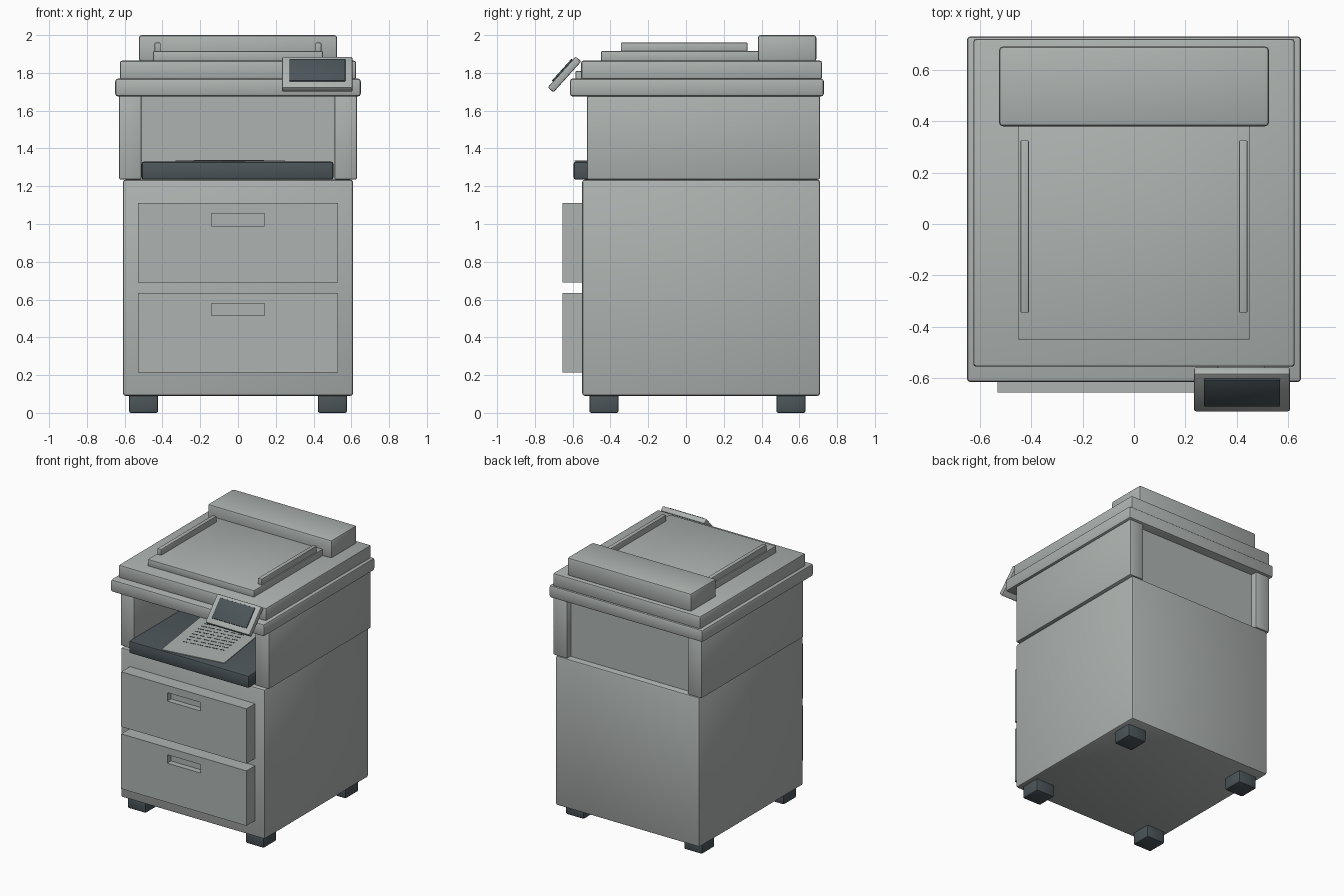
import bpy
from math import radians
from mathutils import Matrix, Vector

if "Cube" in bpy.data.objects:
    bpy.data.objects.remove(bpy.data.objects["Cube"])


def material(name, rgb):
    mat = bpy.data.materials.new(name)
    mat.use_nodes = True
    mat.diffuse_color = (*rgb, 1)
    mat.node_tree.nodes["Principled BSDF"].inputs["Base Color"].default_value = (*rgb, 1)
    return mat


GREY = material("light grey plastic", (0.42, 0.45, 0.435))
DARK = material("dark slate plastic", (0.07, 0.09, 0.1))


def box(name, x, y, z, mat=GREY, bevel=0.0):
    """Box from (low, high) ranges on each axis, with an optional rounded edge."""
    lo, hi = Vector((x[0], y[0], z[0])), Vector((x[1], y[1], z[1]))
    bpy.ops.mesh.primitive_cube_add(size=1, location=(lo + hi) / 2)
    ob = bpy.context.object
    ob.name = name
    ob.data.transform(Matrix.Diagonal((*(hi - lo), 1)))
    ob.data.materials.append(mat)
    if bevel:
        mod = ob.modifiers.new("edge", "BEVEL")
        mod.width, mod.segments = bevel, 2
        bpy.ops.object.modifier_apply(modifier=mod.name)
        bpy.ops.object.shade_smooth_by_angle(angle=radians(30))
    return ob


# Cabinet and feet
box("cabinet", (-0.61, 0.61), (-0.55, 0.71), (0.09, 1.235), bevel=0.015)
for side, sx in (("left", 1), ("right", -1)):
    for end, y in (("front", -0.435), ("back", 0.555)):
        x = sx * 0.5
        box(f"{end}_{side}_foot", (x - 0.077, x + 0.077), (y - 0.077, y + 0.077),
            (0, 0.1), DARK, 0.01)

# Drawers with a recessed grip
for name, z in (("lower_drawer", 0.215), ("upper_drawer", 0.69)):
    drawer = box(name, (-0.53, 0.53), (-0.655, -0.54), (z, z + 0.42))
    cutter = box("grip_cutter", (-0.14, 0.14), (-0.7, -0.61), (z + 0.3, z + 0.365))
    cutter.hide_render = True
    bpy.context.view_layer.objects.active = drawer
    mod = drawer.modifiers.new("grip", "BOOLEAN")
    mod.operation, mod.solver, mod.object = "DIFFERENCE", "EXACT", cutter
    bpy.ops.object.modifier_apply(modifier=mod.name)
    bpy.data.objects.remove(cutter)

# Open output bay: side walls and a back panel set in between them
for side, x in (("left", (0.51, 0.63)), ("right", (-0.63, -0.51))):
    box(f"{side}_bay_wall", x, (-0.525, 0.71), (1.235, 1.69), bevel=0.01)
box("bay_back_panel", (-0.52, 0.52), (0.61, 0.66), (1.23, 1.69))

# Output tray and a printed sheet lying slightly askew
box("output_tray", (-0.51, 0.505), (-0.595, 0.6), (1.235, 1.33), DARK, 0.012)
sheet = [box("paper_sheet", (-0.245, 0.245), (-0.34, 0.34), (1.331, 1.336))]
for row in range(8):
    y = 0.17 - 0.047 * row
    for dash in range(6):
        x = -0.17 + 0.057 * dash
        sheet.append(box("print_mark", (x, x + 0.042), (y, y + 0.006), (1.336, 1.338), DARK))
turn = Matrix.Translation((-0.04, -0.22, 0)) @ Matrix.Rotation(radians(8), 4, "Z")
for ob in sheet:
    ob.matrix_world = turn @ Matrix.Translation(ob.location)

# Scanner bed, lid and document feeder
box("scanner_bed", (-0.65, 0.65), (-0.615, 0.73), (1.675, 1.77), bevel=0.015)
box("scanner_lid", (-0.625, 0.625), (-0.555, 0.72), (1.765, 1.865), bevel=0.012)
box("feeder_plate", (-0.45, 0.45), (-0.45, 0.42), (1.86, 1.915), bevel=0.006)
box("feeder_housing", (-0.525, 0.525), (0.38, 0.69), (1.86, 2.0), bevel=0.015)
for side, sx in (("left", 1), ("right", -1)):
    box(f"{side}_paper_guide", (sx * 0.425 - 0.016, sx * 0.425 + 0.016),
        (-0.345, 0.325), (1.91, 1.96), bevel=0.004)

# Tilted control panel with its bracket and screen
box("panel_bracket", (0.325, 0.51), (-0.585, -0.5), (1.69, 1.81), bevel=0.005)
tilt = Matrix.Translation((0.42, -0.643, 1.792)) @ Matrix.Rotation(radians(48), 4, "X")
panel = box("control_panel", (-0.187, 0.187), (-0.11, 0.11), (-0.02, 0.02), bevel=0.008)
screen = box("control_screen", (-0.148, 0.148), (-0.07, 0.086), (0.0195, 0.028), DARK, 0.003)
for ob in (panel, screen):
    ob.matrix_world = tilt @ Matrix.Translation(ob.location)
